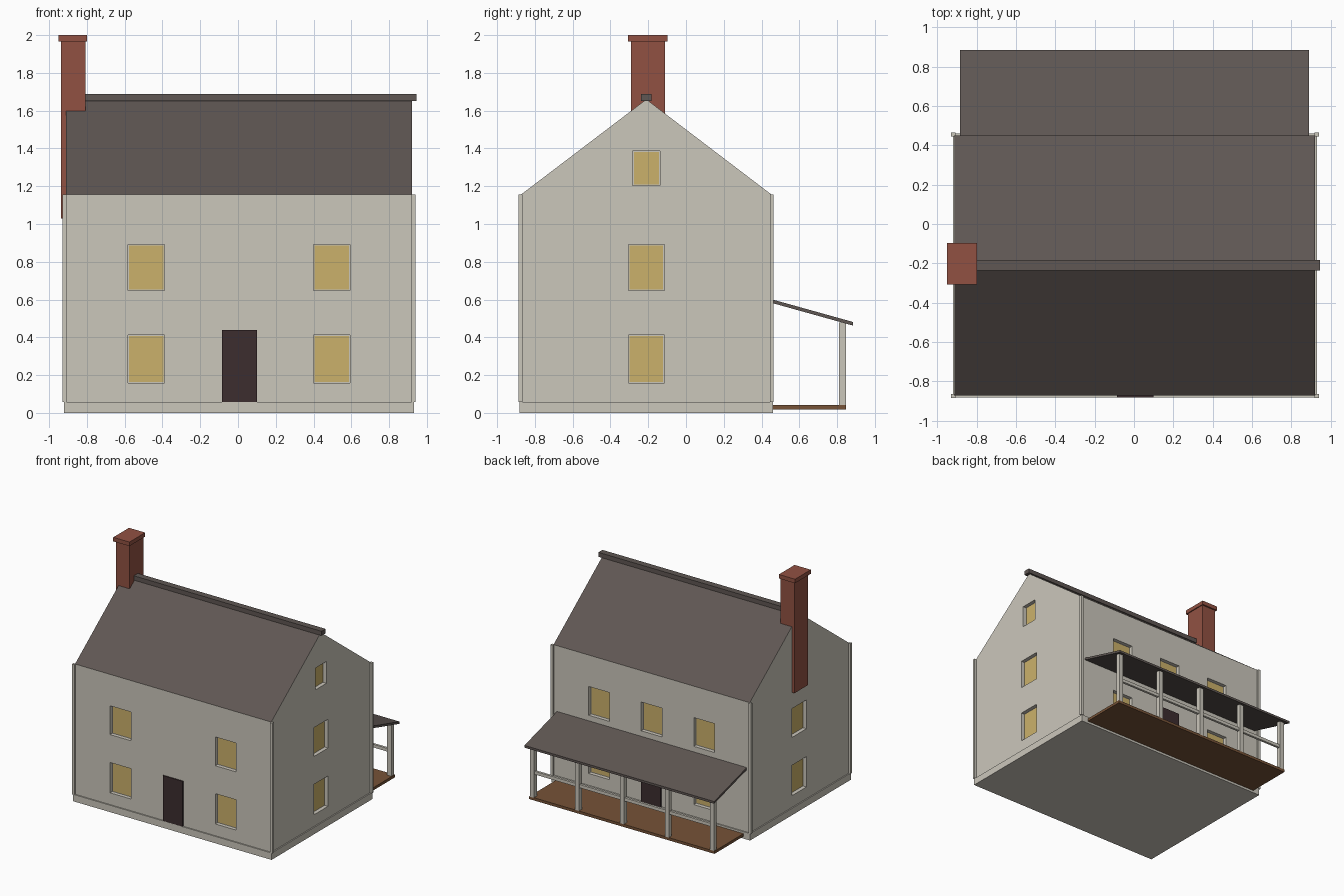
import bpy, bmesh

if "Cube" in bpy.data.objects:
    bpy.data.objects.remove(bpy.data.objects["Cube"])

def material(name, rgb):
    m = bpy.data.materials.new(name)
    m.diffuse_color = (*rgb, 1)
    m.use_nodes = True
    m.node_tree.nodes["Principled BSDF"].inputs["Base Color"].default_value = m.diffuse_color
    return m

WALL = material("cream wall", (0.60, 0.57, 0.50))
ROOF = material("dark shingle", (0.115, 0.095, 0.087))
GLASS = material("yellow glass", (0.60, 0.44, 0.145))
DOOR = material("dark door", (0.045, 0.026, 0.028))
BRICK = material("red brick", (0.285, 0.083, 0.055))
WOOD = material("brown deck", (0.18, 0.085, 0.038))

def make(name, bm, *mats):
    bmesh.ops.recalc_face_normals(bm, faces=bm.faces)
    me = bpy.data.meshes.new(name)
    bm.to_mesh(me)
    bm.free()
    for m in mats:
        me.materials.append(m)
    ob = bpy.data.objects.new(name, me)
    bpy.context.collection.objects.link(ob)
    return ob

def add_box(bm, x, y, z):
    """Box from (min, max) ranges."""
    verts = bmesh.ops.create_cube(bm, size=1)["verts"]
    for v in verts:
        v.co = [(r[0] + r[1]) / 2 + c * (r[1] - r[0]) for r, c in zip((x, y, z), v.co)]

def box(name, mat, x, y, z):
    bm = bmesh.new()
    add_box(bm, x, y, z)
    return make(name, bm, mat)

def prism(bm, profile, x0, x1):
    """Extrude a (y, z) profile along x."""
    face = bm.faces.new([bm.verts.new((x0, y, z)) for y, z in profile])
    ext = bmesh.ops.extrude_face_region(bm, geom=[face])["geom"]
    bmesh.ops.translate(bm, vec=(x1 - x0, 0, 0),
                        verts=[g for g in ext if isinstance(g, bmesh.types.BMVert)])

CX, CY = 0.005, -0.21
X0, X1, Y0, Y1 = -0.911, 0.921, -0.872, 0.451
BASE, EAVE, APEX = 0.058, 1.157, 1.66

# House body, sloping faces coloured as roof
bm = bmesh.new()
prism(bm, [(Y0, 0.03), (Y1, 0.03), (Y1, EAVE), (CY, APEX), (Y0, EAVE)], X0, X1)
house = make("house_body", bm, WALL, ROOF)
for p in house.data.polygons:
    p.material_index = int(p.normal.z > 0.3)

# Window list: (wall, centre along wall, centre z, width, height)
UP, LOW = (0.77, 0.243), (0.285, 0.256)
windows = []
for z, h in (UP, LOW):
    for wall in ("front", "back"):
        windows += [(wall, CX + s * 0.491, z, 0.195, h) for s in (-1, 1)]
    windows += [(wall, CY, z, 0.19, h) for wall in ("left", "right")]
windows += [("back", CX, UP[0], 0.195, UP[1]), ("right", CY, 1.295, 0.145, 0.184)]

def on_wall(bm, wall, u, z, w, h, inner, outer):
    """Box on a wall between two offsets from its surface (outwards positive)."""
    ur, zr = (u - w / 2, u + w / 2), (z - h / 2, z + h / 2)
    if wall in ("front", "left"):
        at = Y0 if wall == "front" else X0
        d = (at - outer, at - inner)
    else:
        at = Y1 if wall == "back" else X1
        d = (at + inner, at + outer)
    if wall in ("front", "back"):
        add_box(bm, ur, d, zr)
    else:
        add_box(bm, d, ur, zr)

# Recessed window openings and their panes
holes, panes = bmesh.new(), bmesh.new()
for wall, u, z, w, h in windows:
    on_wall(holes, wall, u, z, w, h, -0.032, 0.03)
    on_wall(panes, wall, u, z, w - 0.012, h - 0.012, -0.034, -0.028)
cutter = make("window_cutter", holes)
cutter.hide_render = True
make("window_panes", panes, GLASS)
mod = house.modifiers.new("openings", "BOOLEAN")
mod.operation, mod.solver, mod.object = "DIFFERENCE", "EXACT", cutter
bpy.context.view_layer.objects.active = house
bpy.ops.object.modifier_apply(modifier=mod.name)
bpy.data.objects.remove(cutter)

# Doors front and back
bm = bmesh.new()
for wall in ("front", "back"):
    on_wall(bm, wall, CX + 0.002, (BASE + 0.44) / 2, 0.185, 0.44 - BASE, -0.01, 0.009)
make("doors", bm, DOOR)

# Foundation and corner boards
box("foundation", WALL, (X0 - 0.01, X1 + 0.01), (Y0 - 0.01, Y1 + 0.01), (0, BASE))
bm = bmesh.new()
for x in (X0 - 0.008, X1 + 0.008):
    for y in (Y0 - 0.003, Y1 + 0.003):
        add_box(bm, (x - 0.011, x + 0.011), (y - 0.0105, y + 0.0105), (BASE, EAVE))
make("corner_boards", bm, WALL)

# Ridge cap and chimney
box("ridge_cap", ROOF, (-0.936, 0.946), (CY - 0.027, CY + 0.027), (1.65, 1.687))
box("chimney_shaft", BRICK, (-0.937, -0.807), (-0.292, -0.11), (1.03, 1.97))
box("chimney_cap", BRICK, (-0.95, -0.799), (-0.307, -0.097), (1.966, 2.0))

# Back porch: deck, sloping roof, posts and rail
box("porch_deck", WOOD, (CX - 0.865, CX + 0.865), (Y1, 0.848), (0.019, 0.042))
bm = bmesh.new()
prism(bm, [(Y1, 0.583), (0.885, 0.462), (0.885, 0.481), (Y1, 0.602)], -0.883, 0.889)
make("porch_roof", bm, ROOF)
bm = bmesh.new()
for i in range(-2, 3):
    x = CX + i * 0.42
    add_box(bm, (x - 0.019, x + 0.019), (0.81, 0.848), (0.04, 0.478))
make("porch_posts", bm, WALL)
box("porch_rail", WALL, (CX - 0.84, CX + 0.84), (0.819, 0.839), (0.235, 0.262))
